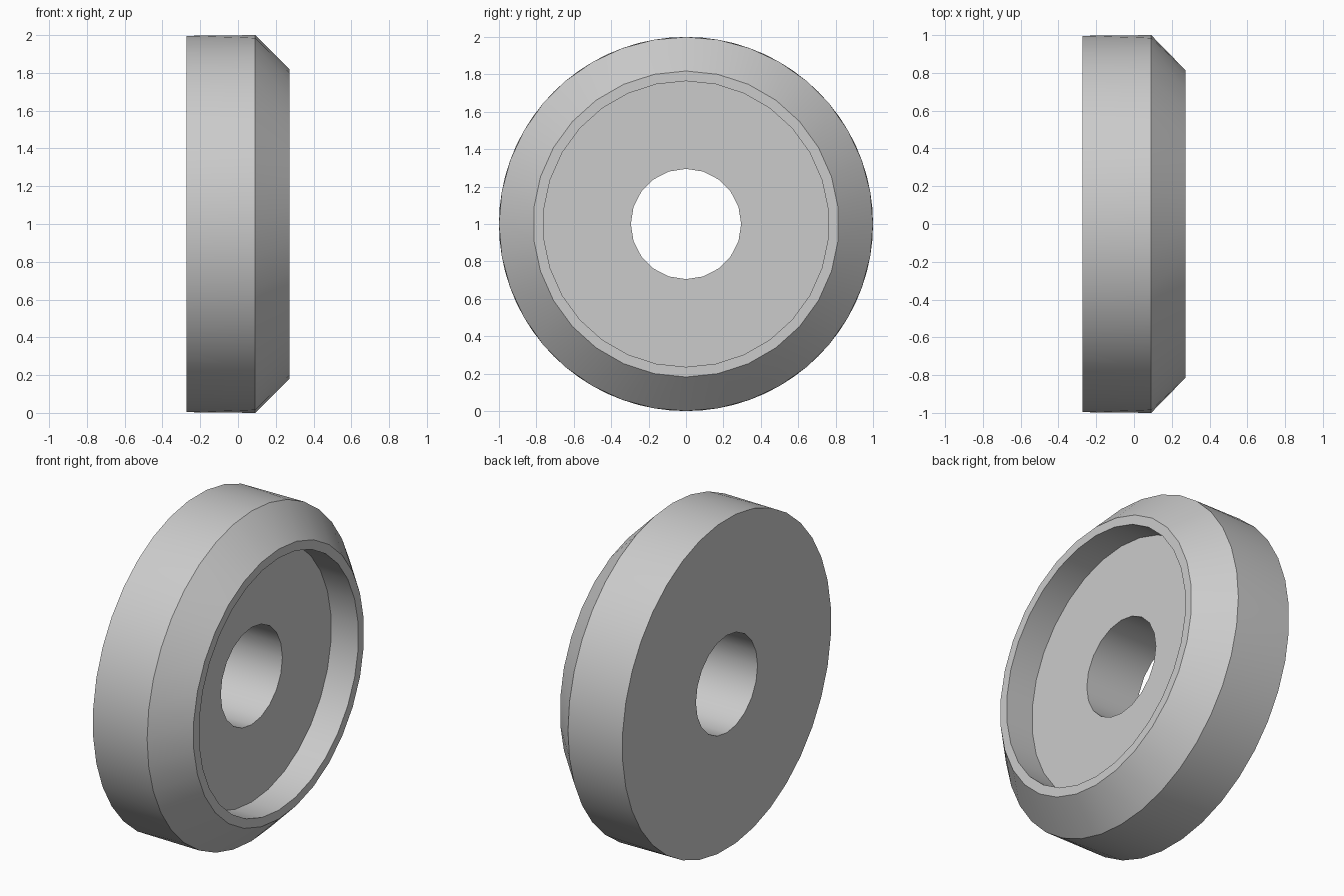
import bpy
import bmesh
from math import sin, cos, tau, radians

cube = bpy.data.objects.get("Cube")
if cube:
    bpy.data.objects.remove(cube, do_unlink=True)

grey = bpy.data.materials.new("plain grey")
grey.use_nodes = True
colour = (0.6, 0.6, 0.6, 1)
grey.diffuse_color = colour
grey.node_tree.nodes["Principled BSDF"].inputs["Base Color"].default_value = colour

# Closed profile: position along the axle, radius, sides, turn in steps
PROFILE = [
    (-0.273, 0.295, 20, 0),   # bore, back face
    (-0.273, 1.0, 36, 0.5),   # rim, back face
    (0.091, 1.0, 36, 0),      # rim, start of the bevel
    (0.273, 0.818, 30, 0),    # end of the bevel
    (0.273, 0.764, 30, 0),    # lip of the recess
    (0.091, 0.764, 30, 0),    # floor of the recess
    (0.091, 0.295, 20, 0),    # bore, recess floor
]


def add_ring(bm, x, radius, sides, turn):
    """Add one loop of vertices around the axle."""
    angles = [tau * (i + turn) / sides for i in range(sides)]
    return [bm.verts.new((x, radius * sin(a), 1 + radius * cos(a)))
            for a in angles]


def add_band(bm, start, end):
    """Join two rings, stepping along whichever lags behind."""
    a, b = add_ring(bm, *start), add_ring(bm, *end)
    m, n = len(a), len(b)
    i = j = 0
    while i < m or j < n:
        next_a, next_b = (i + 1 + start[3]) / m, (j + 1 + end[3]) / n
        here_a, here_b = a[i % m], b[j % n]
        if i < m and j < n and abs(next_a - next_b) < 1e-6:
            bm.faces.new((here_a, a[(i + 1) % m], b[(j + 1) % n], here_b))
            i, j = i + 1, j + 1
        elif j == n or (i < m and next_a < next_b):
            bm.faces.new((here_a, a[(i + 1) % m], here_b))
            i += 1
        else:
            bm.faces.new((here_a, b[(j + 1) % n], here_b))
            j += 1


# Bevelled disc with a recess and a through bore
bm = bmesh.new()
for i, point in enumerate(PROFILE):
    add_band(bm, PROFILE[i - 1], point)
bmesh.ops.remove_doubles(bm, verts=bm.verts, dist=0.0001)
bmesh.ops.recalc_face_normals(bm, faces=bm.faces)
mesh = bpy.data.meshes.new("bevelled_disc")
bm.to_mesh(mesh)
bm.free()
mesh.materials.append(grey)

disc = bpy.data.objects.new("bevelled_disc", mesh)
bpy.context.collection.objects.link(disc)
bpy.ops.object.select_all(action="DESELECT")
disc.select_set(True)
bpy.context.view_layer.objects.active = disc
bpy.ops.object.shade_smooth_by_angle(angle=radians(30))
